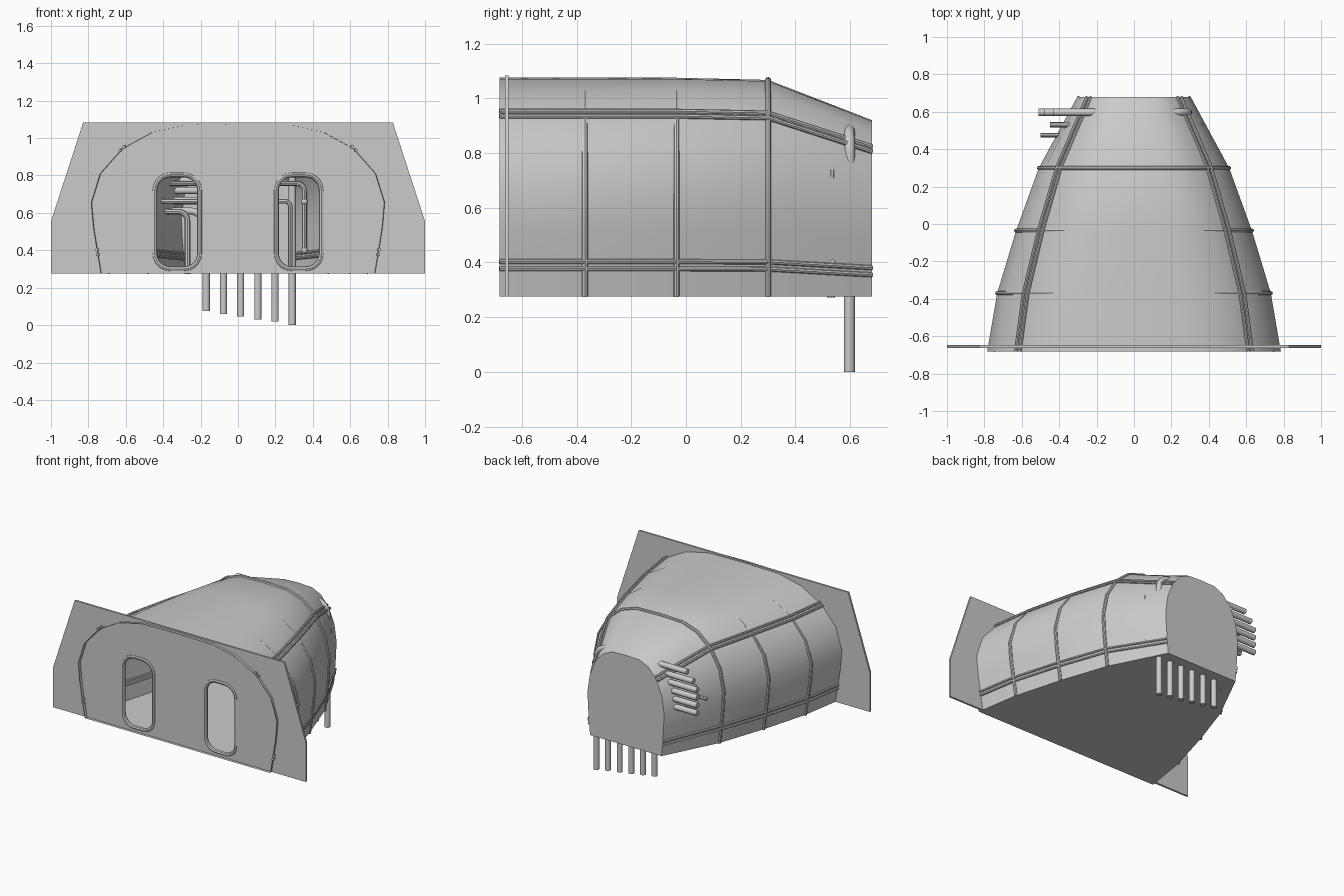
import bpy, bmesh
from math import sin, cos, pi, radians

if "Cube" in bpy.data.objects:
    bpy.data.objects.remove(bpy.data.objects["Cube"])

BASE = 0.275
# half cross-section of the hull at its wide front end (x, z)
HALF = [(0.733, 0.275), (0.752, 0.39), (0.773, 0.52), (0.785, 0.655), (0.737, 0.81),
        (0.62, 0.942), (0.46, 1.03), (0.28, 1.07), (0.0, 1.075)]
# stations along the hull: y, width scale, height scale
STATIONS = [(-0.682, 1.0, 1.0), (-0.37, 0.932, 1.0), (-0.035, 0.803, 1.0),
            (0.30, 0.648, 0.99), (0.68, 0.386, 0.806)]


def place(p, st):
    return (p[0] * st[1], st[0], BASE + (p[1] - BASE) * st[2])


def smooth(ob, angle=40):
    bpy.ops.object.select_all(action='DESELECT')
    ob.select_set(True)
    bpy.context.view_layer.objects.active = ob
    if ob.type == 'CURVE':
        bpy.ops.object.convert(target='MESH')
    bpy.ops.object.shade_smooth_by_angle(angle=radians(angle))
    return bpy.context.object


def tube(name, pts, r, cyclic=False, res=2):
    cu = bpy.data.curves.new(name, 'CURVE')
    cu.dimensions = '3D'
    cu.bevel_depth, cu.bevel_resolution, cu.use_fill_caps = r, res, True
    sp = cu.splines.new('POLY')
    sp.points.add(len(pts) - 1)
    for q, p in zip(sp.points, pts):
        q.co = (*p, 1)
    sp.use_cyclic_u = cyclic
    ob = bpy.data.objects.new(name, cu)
    bpy.context.collection.objects.link(ob)
    return smooth(ob)


def elbow(x0, x1, y, z, z_end, rad):
    """Horizontal run from x0, rounded bend, then straight down at x1."""
    pts = [(x0, y, z)]
    for i in range(9):
        a = pi / 2 * i / 8
        pts.append((x1 - rad + rad * sin(a), y, z - rad + rad * cos(a)))
    return pts + [(x1, y, z_end)]


def rounded_rect(cx, cz, hw, hh, r, n=5):
    pts = []
    for k, (sx, sz) in enumerate([(1, 1), (-1, 1), (-1, -1), (1, -1)]):
        for i in range(n + 1):
            a = pi / 2 * (k + i / n)
            pts.append((cx + sx * (hw - r) + r * cos(a), cz + sz * (hh - r) + r * sin(a)))
    return pts


# hull shell: walls, floor and back wall, open at the front
profile = HALF + [(-x, z) for x, z in HALF[-2::-1]]
bm = bmesh.new()
rings = [[bm.verts.new(place(p, s)) for p in profile] for s in STATIONS]
for a, b in zip(rings, rings[1:]):
    for i in range(len(profile)):
        j = (i + 1) % len(profile)
        bm.faces.new((a[i], a[j], b[j], b[i]))
bm.faces.new(rings[-1])
bmesh.ops.recalc_face_normals(bm, faces=bm.faces)
me = bpy.data.meshes.new("hull")
bm.to_mesh(me)
bm.free()
hull = bpy.data.objects.new("hull", me)
bpy.context.collection.objects.link(hull)
smooth(hull)

# front bulkhead plate with two door openings
cu = bpy.data.curves.new("bulkhead", 'CURVE')
cu.dimensions, cu.fill_mode, cu.extrude = '2D', 'BOTH', 0.007
outline = [(-1, BASE), (1, BASE), (1, 0.555), (0.828, 1.083), (-0.828, 1.083), (-1, 0.555)]
doors = [rounded_rect(s * 0.325, 0.552, 0.121, 0.252, 0.085) for s in (-1, 1)]
for loop in [outline] + doors:
    sp = cu.splines.new('POLY')
    sp.points.add(len(loop) - 1)
    for q, p in zip(sp.points, loop):
        q.co = (p[0], p[1], 0, 1)
    sp.use_cyclic_u = True
plate = bpy.data.objects.new("bulkhead", cu)
bpy.context.collection.objects.link(plate)
plate.location.y = -0.655
plate.rotation_euler.x = pi / 2
smooth(plate, 30)

# door frames
for side, loop in zip(("left", "right"), doors):
    tube(side + "_door_frame", [(x, -0.655, z) for x, z in loop], 0.014, cyclic=True)

# hoop ribs, slightly sunk at the roof of the two front ones
for i, (y, sx, sz) in enumerate(STATIONS[1:4]):
    sink = 1.0 if i == 2 else 0.985
    tube(f"hoop_rib_{i + 1}", [place(p, (y, sx, sz * sink)) for p in profile], 0.011)

# twin rails running lengthwise at roof shoulder and near the floor
for side, m in (("left", -1), ("right", 1)):
    for name, (x, z), (tx, tz) in (("upper", (0.622, 0.944), (-0.011, 0.009)),
                                   ("lower", (0.754, 0.39), (0.002, 0.013))):
        for k in (-1, 1):
            path = [place((x, z), s) for s in STATIONS]
            path = [(m * (px + k * tx), py, pz + k * tz) for px, py, pz in path]
            tube(f"{side}_{name}_rail_{k + 2}", path, 0.009)

# six large pipes: enter through the left wall, bend down and exit the floor
starts = [-0.51, -0.51, -0.51, -0.51, -0.48, -0.43]
bottoms = [0.075, 0.06, 0.045, 0.03, 0.018, 0.0]
for i in range(6):
    pts = elbow(starts[i], -0.17 + 0.092 * i, 0.597, 0.61 + 0.055 * i, bottoms[i], 0.09)
    tube(f"large_pipe_{i + 1}", pts, 0.02, res=3)

# thin pipes in front of the large ones
tube("thin_pipe_upper", elbow(-0.45, 0.355, 0.53, 0.757, 0.39, 0.04), 0.013)
tube("thin_pipe_lower", elbow(-0.45, -0.27, 0.53, 0.607, 0.272, 0.05), 0.015)
tube("thin_pipe_middle", elbow(-0.50, 0.28, 0.475, 0.662, 0.28, 0.03), 0.012)

# joints on the upper thin pipe
for z in (0.66, 0.40):
    bpy.ops.mesh.primitive_uv_sphere_add(segments=12, ring_count=8, radius=0.018,
                                         location=(0.355, 0.53, z))
    bpy.context.object.name = "pipe_joint"
    smooth(bpy.context.object)
